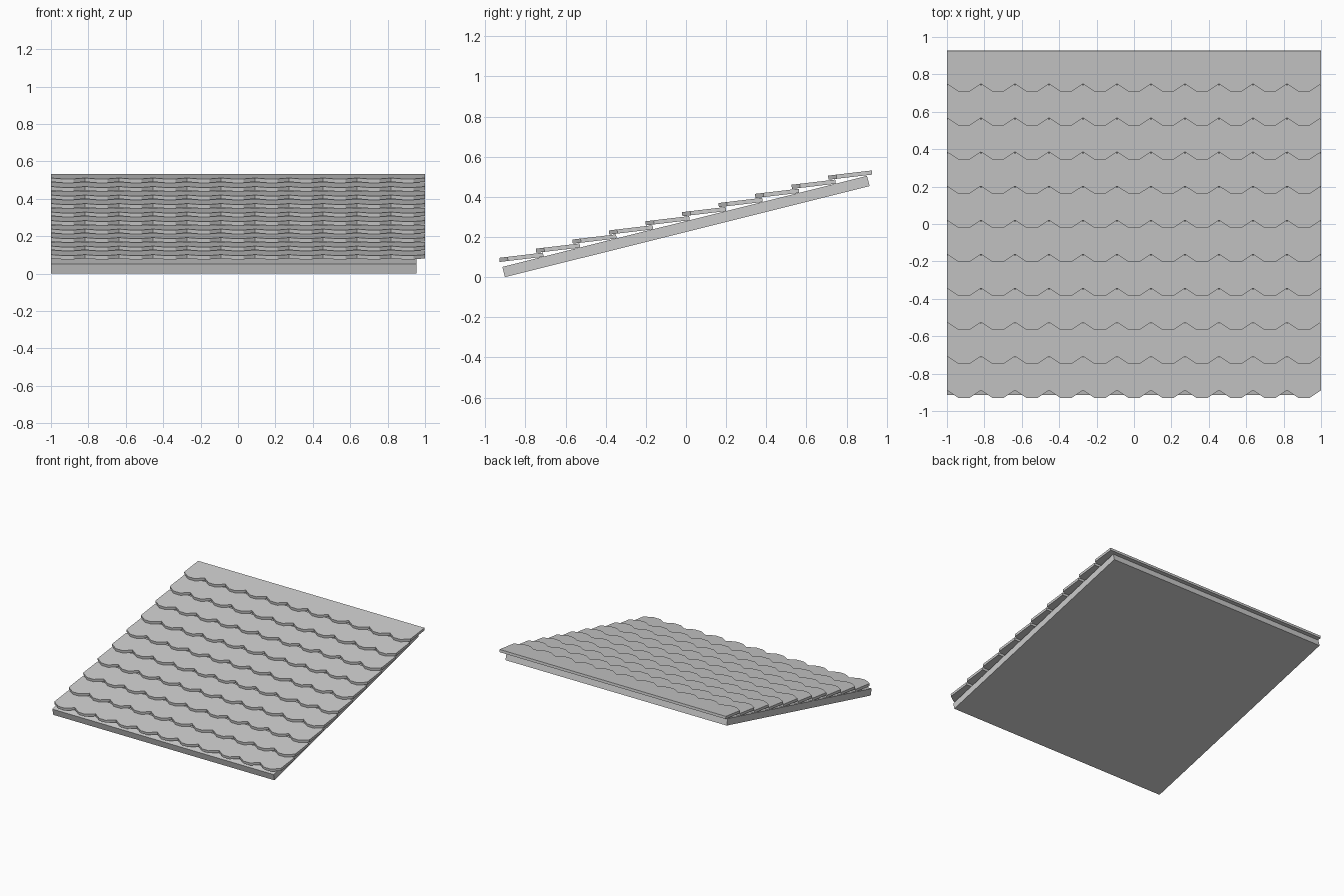
import bpy, bmesh
from mathutils import Vector

if "Cube" in bpy.data.objects:
    bpy.data.objects.remove(bpy.data.objects["Cube"])

ROWS, TILES = 10, 11
PITCH = 2 / TILES          # tile width
STEP = Vector((0, 0.182, 0.0455))   # offset from one course to the next


def extrude_outline(name, outline, offset):
    """Closed solid made from a flat outline swept along an offset."""
    bm = bmesh.new()
    face = bm.faces.new([bm.verts.new(p) for p in outline])
    res = bmesh.ops.extrude_face_region(bm, geom=[face], use_keep_orig=True)
    verts = [g for g in res["geom"] if isinstance(g, bmesh.types.BMVert)]
    bmesh.ops.translate(bm, verts=verts, vec=offset)
    bmesh.ops.recalc_face_normals(bm, faces=bm.faces)
    me = bpy.data.meshes.new(name)
    bm.to_mesh(me)
    bm.free()
    ob = bpy.data.objects.new(name, me)
    bpy.context.collection.objects.link(ob)
    return ob


# sloping roof board, slightly short on the right side
board = [(-1, -0.902, 0), (-1, 0.915, 0.454), (-1, 0.902, 0.505), (-1, -0.915, 0.051)]
extrude_outline("roof_board", board, Vector((1.955, 0, 0)))

# one shingle course: straight back edge, scalloped front edge
front, depth, slope = -0.928, 0.218, 0.118
base = 0.076


def at(x, d):
    return Vector((x, front + d, base + d * slope))


course = [at(-1, depth), at(-1, 0.041)]
for i in range(TILES):
    x = -1 + i * PITCH
    course += [at(x + PITCH * 0.34, 0), at(x + PITCH * 0.66, 0), at(x + PITCH, 0.041)]
course.append(at(1, depth))

for r in range(ROWS):
    ob = extrude_outline(f"shingle_course_{r + 1}", course, Vector((0, -0.0024, 0.0205)))
    ob.location = STEP * r
